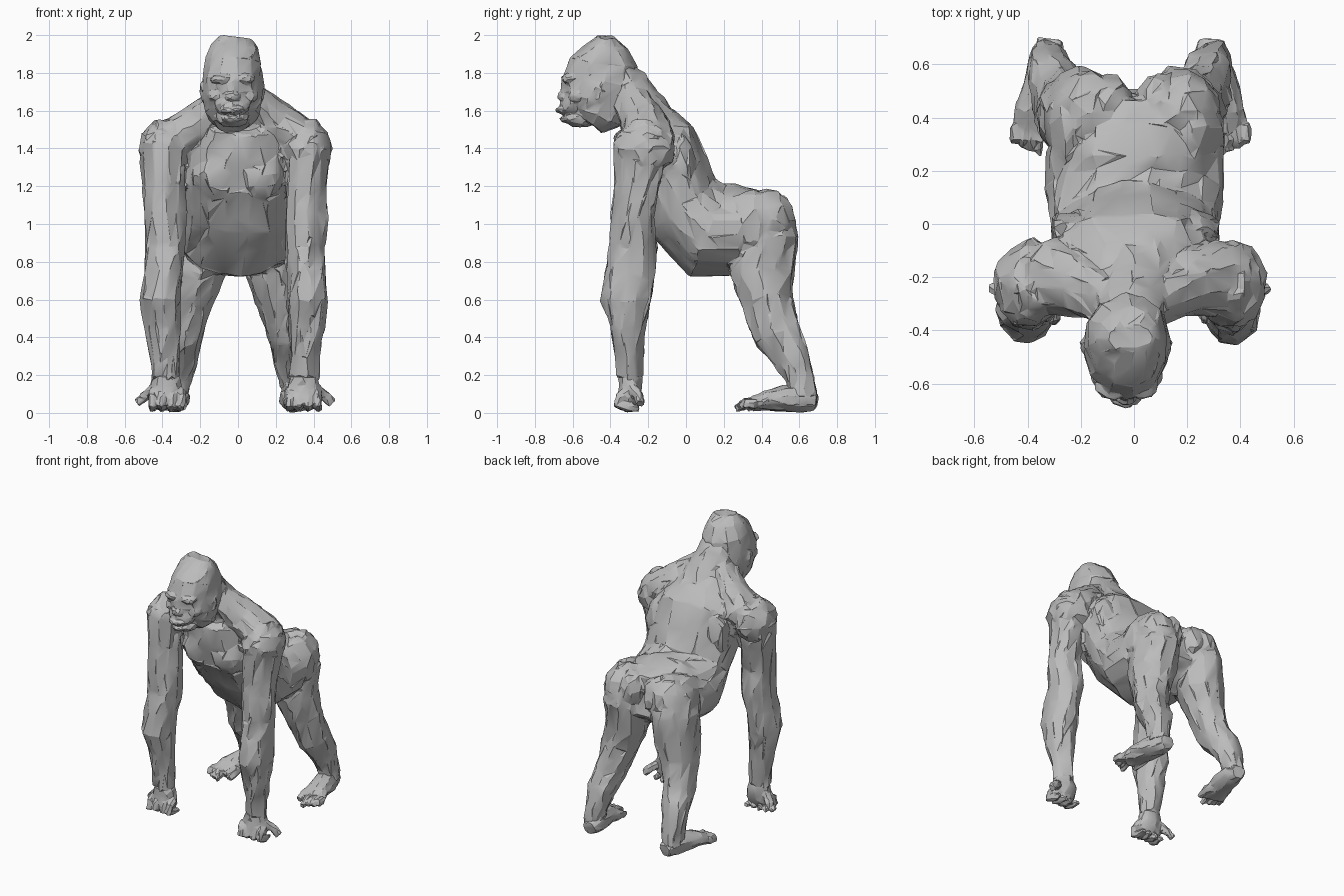
import bpy, bmesh, math, random
from mathutils import Vector, Matrix

if "Cube" in bpy.data.objects:
    bpy.data.objects.remove(bpy.data.objects["Cube"])
random.seed(4)

grey = bpy.data.materials.new("stone grey")
grey.use_nodes = True
GREY = (0.5, 0.5, 0.5, 1)
grey.diffuse_color = GREY
grey.node_tree.nodes["Principled BSDF"].inputs["Base Color"].default_value = GREY


def jitter(amount):
    return Vector([random.uniform(-amount, amount) for _ in range(3)])


def tube(bm, rings, n=10, rough=0.011):
    """Loft ellipses (x, y, z, half width, half depth) along a path, with uneven muscle facets."""
    pts = [Vector(r[:3]) for r in rings]
    loops = []
    for i, r in enumerate(rings):
        t = (pts[min(i + 1, len(pts) - 1)] - pts[max(i - 1, 0)]).normalized()
        u = Vector((1, 0, 0))
        u = (u - t * u.dot(t)).normalized()
        v = t.cross(u)
        turn = random.uniform(0, 0.5)
        loop = []
        for k in range(n):
            a = 2 * math.pi * (k + turn) / n
            p = pts[i] + 1.03 * (u * math.cos(a) * r[3] + v * math.sin(a) * r[4])
            loop.append(bm.verts.new(p + jitter(rough)))
        loops.append(loop)
    for a, b in zip(loops, loops[1:]):
        for k in range(n):
            j = (k + 1) % n
            bm.faces.new((a[k], a[j], b[j]))
            bm.faces.new((a[k], b[j], b[k]))
    bm.faces.new(loops[0])
    bm.faces.new(loops[-1])


def blob(bm, centre, radii, rough=0.01):
    """Uneven ellipsoid for a muscle or facial feature."""
    m = Matrix.Translation(centre) @ Matrix.Diagonal((*radii, 1))
    made = bmesh.ops.create_icosphere(bm, subdivisions=2, radius=1, matrix=m)
    for v in made["verts"]:
        v.co += jitter(rough)


def fuse(name, bm, voxel, ratio, rough):
    """Melt the pieces of one part into a single skin, then reduce it to rugged facets."""
    bmesh.ops.recalc_face_normals(bm, faces=bm.faces)
    mesh = bpy.data.meshes.new(name)
    bm.to_mesh(mesh)
    bm.free()
    ob = bpy.data.objects.new(name, mesh)
    bpy.context.collection.objects.link(ob)
    rm = ob.modifiers.new("skin", "REMESH")
    rm.mode = "VOXEL"
    rm.voxel_size = voxel
    ob.modifiers.new("facets", "DECIMATE").ratio = ratio
    baked = bpy.data.meshes.new_from_object(
        ob.evaluated_get(bpy.context.evaluated_depsgraph_get()))
    ob.modifiers.clear()
    ob.data = baked
    baked.name = name
    for v in baked.vertices:
        v.co += jitter(rough)
    baked.materials.clear()
    baked.materials.append(grey)
    bpy.ops.object.select_all(action="DESELECT")
    bpy.context.view_layer.objects.active = ob
    ob.select_set(True)
    bpy.ops.object.shade_smooth_by_angle(angle=math.radians(22))


def placer(s):
    """Return a function that puts mirrored limb rings on one side."""
    return lambda rings: [(s * r[0] - .015, *r[1:]) for r in rings]


# Trunk: sloping barrel body and nape
body = bmesh.new()
tube(body, [(0, -.26, 1.56, .2, .15), (0, -.16, 1.43, .31, .22), (0, -.11, 1.26, .31, .23),
            (0, -.02, 1.09, .30, .22), (0, .12, .97, .32, .255), (0, .28, .97, .325, .24),
            (0, .40, .99, .29, .19), (0, .48, 1.0, .2, .14)], n=18)
tube(body, [(-.012, -.37, 1.80, .11, .09), (-.01, -.32, 1.72, .13, .12),
            (0, -.25, 1.62, .16, .12), (0, -.15, 1.50, .2, .125),
            (0, -.05, 1.38, .22, .125)], n=11)
for s in (-1, 1):
    place = placer(s)
    # Chest, flank, buttock and sloping shoulder muscles
    blob(body, (s * .115, -.275, 1.26), (.125, .09, .135))
    blob(body, (s * .22, -.02, 1.32), (.1, .07, .16))
    blob(body, (s * .17, .42, 1.01), (.155, .16, .18))
    blob(body, (s * .1, .465, 1.04), (.09, .105, .13))
    blob(body, (s * .22, .36, 1.0), (.12, .17, .18))
    tube(body, [(s * .07, -.29, 1.66, .09, .09), (s * .2, -.23, 1.545, .1, .12),
                (s * .33, -.2, 1.45, .12, .14), (s * .42, -.19, 1.39, .09, .11)])
    # Arm: shoulder, upper arm, broad forearm, wrist
    blob(body, place([(.375, -.22, 1.40)])[0], (.14, .165, .15))
    tube(body, place([(.34, -.2, 1.50, .11, .11), (.385, -.235, 1.4, .122, .145),
                      (.38, -.265, 1.2, .113, .115), (.375, -.28, 1.05, .112, .112),
                      (.37, -.275, .88, .1, .122), (.38, -.30, .74, .1, .13),
                      (.39, -.32, .6, .105, .133), (.38, -.31, .45, .09, .09),
                      (.37, -.3, .3, .078, .07), (.365, -.295, .18, .075, .062)]))
    # Leg: thigh, knee, calf sloping back to the ankle
    tube(body, place([(.18, .40, 1.06, .12, .15), (.19, .42, .93, .15, .172),
                      (.2, .405, .75, .143, .167), (.235, .425, .6, .118, .135),
                      (.27, .48, .42, .1, .118), (.29, .56, .3, .085, .095),
                      (.305, .6, .18, .076, .082), (.315, .62, .08, .07, .072)]))
fuse("body", body, 0.013, 0.065, 0.006)

# Head: tall crest, heavy brow, muzzle with lips, ears
bm = bmesh.new()
tube(bm, [(-.03, -.51, 1.535, .09, .085), (-.03, -.475, 1.58, .138, .155),
          (-.03, -.46, 1.66, .158, .185), (-.03, -.455, 1.76, .158, .195),
          (-.022, -.437, 1.86, .148, .178), (-.015, -.43, 1.94, .12, .11),
          (-.01, -.43, 1.99, .09, .045)], n=12, rough=.007)
blob(bm, (-.03, -.59, 1.635), (.1, .08, .07), .004)
blob(bm, (-.03, -.56, 1.56), (.09, .085, .05), .004)
blob(bm, (-.03, -.635, 1.605), (.07, .06, .024), .003)
blob(bm, (-.03, -.62, 1.555), (.06, .05, .022), .003)
blob(bm, (-.03, -.65, 1.675), (.045, .032, .028), .003)
tube(bm, [(-.03, -.635, 1.76, .03, .022), (-.03, -.645, 1.68, .03, .027)], 6, .002)
for s in (-1, 1):
    blob(bm, (-.028 + s * .052, -.605, 1.77), (.07, .055, .032), .004)
    blob(bm, (-.028 + s * .055, -.615, 1.722), (.026, .022, .016), .001)
    blob(bm, (-.028 + s * .085, -.57, 1.68), (.05, .055, .04), .003)
    # Ear as a thin curled ridge
    tube(bm, [(-.03 + s * x, y, z, .014, .014) for x, y, z in
              ((.152, -.48, 1.72), (.16, -.46, 1.74), (.16, -.445, 1.70),
               (.15, -.46, 1.65))], 6, .002)
fuse("head", bm, 0.009, 0.07, 0.003)

for side, s in (("right", -1), ("left", 1)):
    place = placer(s)
    # Hand: knuckled fist with four folded fingers and a thumb
    bm = bmesh.new()
    tube(bm, place([(.365, -.295, .19, .07, .06), (.365, -.295, .14, .083, .06),
                    (.365, -.305, .08, .09, .055), (.365, -.31, .035, .075, .04)]),
         rough=.008)
    for k in range(4):
        x = .285 + .05 * k
        tube(bm, place([(x, -.30, .11, .024, .03), (x, -.345, .085, .025, .028),
                        (x + .004, -.36, .045, .023, .025), (x + .004, -.31, .026, .021, .022),
                        (x, -.25, .026, .017, .016)]), 6, .005)
    tube(bm, place([(.43, -.28, .13, .027, .03), (.475, -.25, .09, .028, .028),
                    (.515, -.24, .05, .026, .026)]), 6, .005)
    fuse(side + "_hand", bm, 0.009, 0.13, 0.003)

    # Foot: heel, arch, spread toes
    bm = bmesh.new()
    tube(bm, place([(.3, .69, .06, .045, .045), (.305, .62, .075, .07, .072),
                    (.325, .52, .075, .078, .066), (.35, .42, .065, .083, .052),
                    (.365, .35, .045, .08, .036)]), rough=.007)
    for k in range(4):
        x = .335 + .032 * k
        tube(bm, place([(x, .37, .05, .02, .03), (x + .005, .32, .052, .02, .028),
                        (x + .006, .262 + .018 * k, .025, .016, .021)]), 6, .005)
    tube(bm, place([(.29, .45, .055, .03, .032), (.278, .38, .045, .026, .028),
                    (.28, .32, .03, .02, .021)]), 6, .005)
    fuse(side + "_foot", bm, 0.009, 0.09, 0.003)
